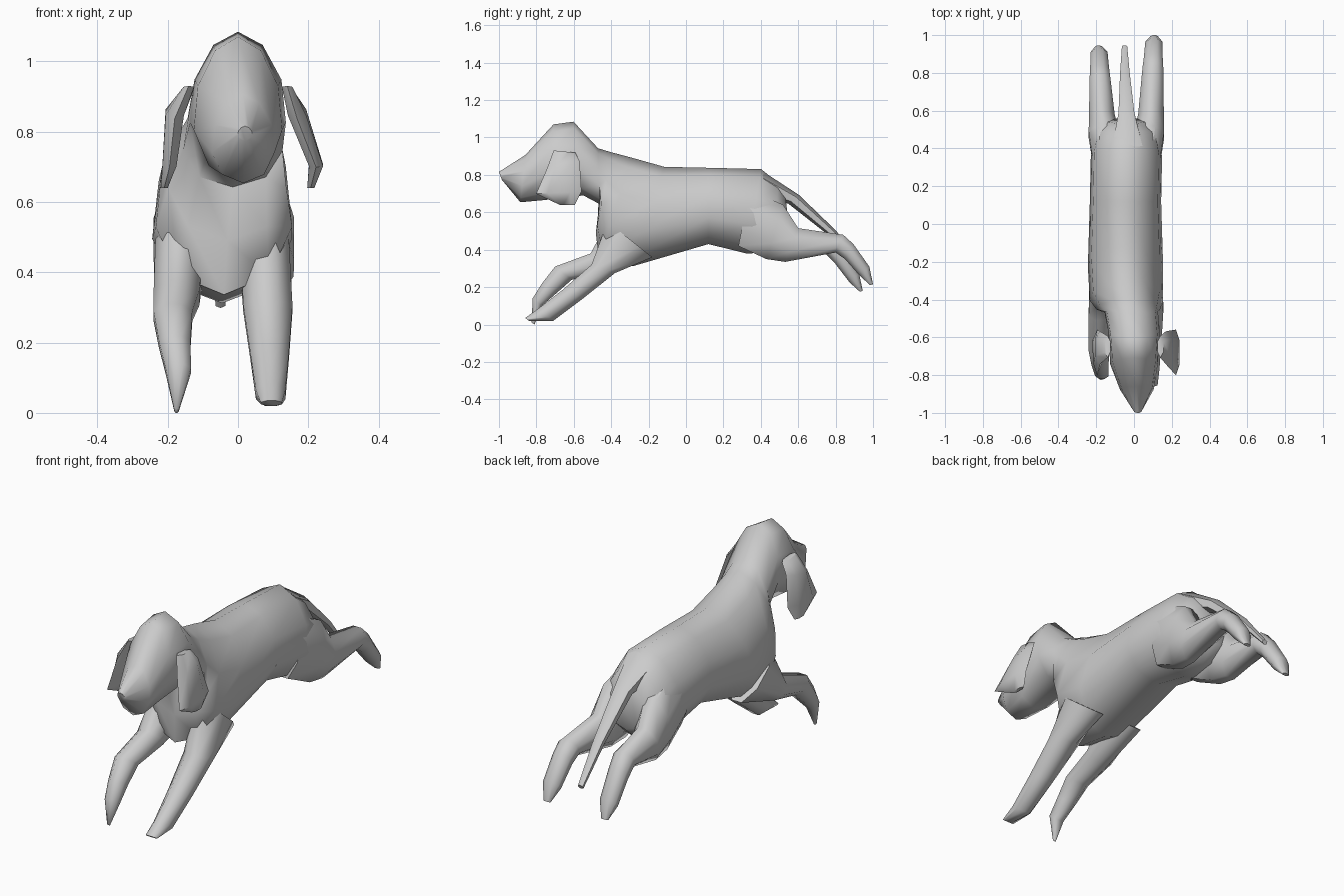
import bpy, bmesh, math


def loft(name, rings, sides=8, taper=0.0):
    """Skin through rings (top y, top z, bottom y, bottom z, centre x, half width)."""
    bm = bmesh.new()
    grow = 1 / math.cos(math.pi / sides)
    loops = []
    for ty, tz, by, bz, cx, w in rings:
        loop = []
        for i in range(sides):
            a = 2 * math.pi * (i + 0.5) / sides
            s = math.sin(a) * grow
            x = cx + w * math.cos(a) * grow * (1 - taper * s)
            t = (s + 1) / 2
            loop.append(bm.verts.new((x, by + (ty - by) * t, bz + (tz - bz) * t)))
        loops.append(loop)
    for a, b in zip(loops, loops[1:]):
        for i in range(sides):
            j = (i + 1) % sides
            bm.faces.new((a[i], a[j], b[j], b[i]))
    bm.faces.new(loops[0])
    bm.faces.new(loops[-1][::-1])
    bmesh.ops.recalc_face_normals(bm, faces=bm.faces)
    me = bpy.data.meshes.new(name)
    bm.to_mesh(me)
    bm.free()
    ob = bpy.data.objects.new(name, me)
    bpy.context.collection.objects.link(ob)
    return ob


# head, neck and trunk as one skin
loft("head_and_body", [
    (-1.00, 0.815, -0.985, 0.775, 0.02, 0.02),
    (-0.86, 0.90, -0.885, 0.66, 0.015, 0.085),
    (-0.71, 1.06, -0.76, 0.675, 0.0, 0.12),
    (-0.60, 1.075, -0.55, 0.70, 0.0, 0.13),
    (-0.47, 0.935, -0.46, 0.65, -0.015, 0.135),
    (-0.40, 0.91, -0.48, 0.50, -0.03, 0.16),
    (-0.30, 0.88, -0.46, 0.35, -0.04, 0.185),
    (-0.12, 0.83, -0.28, 0.325, -0.045, 0.19),
    (0.12, 0.828, 0.12, 0.44, -0.045, 0.18),
    (0.40, 0.82, 0.33, 0.39, -0.04, 0.18),
    (0.49, 0.75, 0.48, 0.40, -0.04, 0.16),
    (0.53, 0.69, 0.56, 0.47, -0.04, 0.10),
], sides=10, taper=-0.0 + 0.15)

# straight front leg
loft("front_leg_straight", [
    (-0.42, 0.55, -0.18, 0.36, 0.075, 0.07),
    (-0.505, 0.32, -0.38, 0.275, 0.085, 0.07),
    (-0.66, 0.185, -0.55, 0.14, 0.09, 0.055),
    (-0.79, 0.085, -0.71, 0.02, 0.093, 0.042),
    (-0.86, 0.035, -0.84, 0.02, 0.095, 0.03),
])

# bent front leg
loft("front_leg_bent", [
    (-0.42, 0.55, -0.18, 0.36, -0.165, 0.07),
    (-0.51, 0.38, -0.44, 0.275, -0.175, 0.065),
    (-0.70, 0.31, -0.61, 0.24, -0.185, 0.055),
    (-0.77, 0.22, -0.69, 0.17, -0.18, 0.045),
    (-0.82, 0.14, -0.77, 0.10, -0.17, 0.036),
    (-0.825, 0.01, -0.81, 0.0, -0.175, 0.006),
])

# hind legs, the second pulled slightly forward and down
MID = -0.04
for name, side, dy, dz in (("hind_leg_right", 1, 0, 0), ("hind_leg_left", -1, -0.055, -0.035)):
    rings = [
        (0.34, 0.72, 0.28, 0.42, 0.10, 0.075),
        (0.52, 0.64, 0.43, 0.35, 0.12, 0.08),
        (0.60, 0.515, 0.53, 0.335, 0.13, 0.068),
    ]
    rings += [(a + dy, b + dz * k, c + dy, d + dz * k, x, w) for a, b, c, d, x, w, k in (
        (0.84, 0.48, 0.80, 0.385, 0.14, 0.055, 0.2),
        (0.895, 0.43, 0.85, 0.35, 0.142, 0.05, 0.6),
        (0.98, 0.31, 0.93, 0.26, 0.145, 0.045, 1),
        (1.00, 0.215, 0.985, 0.21, 0.147, 0.018, 1))]
    loft(name, [(a, b, c, d, MID + side * x, w) for a, b, c, d, x, w in rings])

# hanging ears
for name, side, xs in (("ear_right", 1, (0.14, 0.168, 0.222, 0.207)),
                       ("ear_left", -1, (0.14, 0.18, 0.195, 0.21))):
    outline = [(-0.70, 0.93, -0.60, 0.92, 0.015), (-0.73, 0.84, -0.58, 0.87, 0.026),
               (-0.785, 0.70, -0.575, 0.71, 0.02), (-0.67, 0.64, -0.60, 0.64, 0.01)]
    loft(name, [(a, b, c, d, side * x, w) for (a, b, c, d, w), x in zip(outline, xs)], sides=6)

# tail
loft("tail", [
    (0.41, 0.81, 0.42, 0.68, -0.035, 0.08),
    (0.60, 0.69, 0.55, 0.65, -0.04, 0.042),
    (0.80, 0.50, 0.77, 0.475, -0.048, 0.026),
    (0.945, 0.32, 0.935, 0.30, -0.05, 0.014),
], sides=6)

# soft shading
bpy.ops.object.select_all(action='DESELECT')
for ob in bpy.context.scene.objects:
    ob.select_set(True)
    bpy.context.view_layer.objects.active = ob
bpy.ops.object.shade_smooth_by_angle(angle=math.radians(60))
